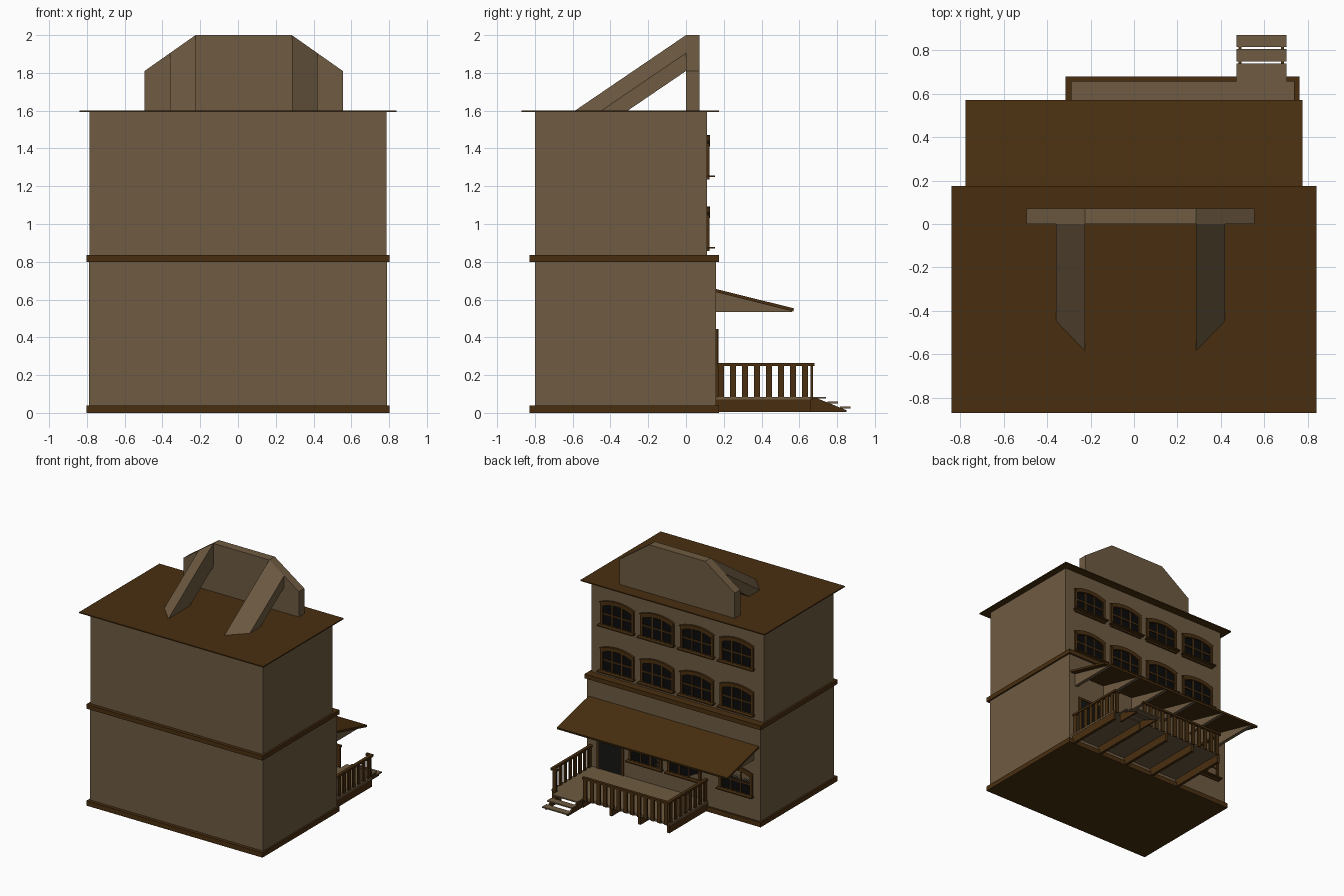
import bpy, bmesh, math

if "Cube" in bpy.data.objects:
    bpy.data.objects.remove(bpy.data.objects["Cube"])


def material(name, color):
    m = bpy.data.materials.new(name)
    m.diffuse_color = (*color, 1)
    m.use_nodes = True
    m.node_tree.nodes["Principled BSDF"].inputs["Base Color"].default_value = m.diffuse_color
    return m


TAN = material("tan_plaster", (0.156, 0.104, 0.054))
BROWN = material("dark_brown_wood", (0.066, 0.028, 0.005))
GLASS = material("black_glass", (0.003, 0.003, 0.003))
DOOR = material("dark_door", (0.008, 0.008, 0.007))


class Part:
    """Collects solids into one object of one colour."""

    def __init__(self, name, mat):
        self.name, self.mat, self.bm = name, mat, bmesh.new()

    def loft(self, a, b):
        va = [self.bm.verts.new(p) for p in a]
        vb = [self.bm.verts.new(p) for p in b]
        n = len(va)
        self.bm.faces.new(va)
        self.bm.faces.new(vb[::-1])
        for i in range(n):
            self.bm.faces.new((va[i], vb[i], vb[(i + 1) % n], va[(i + 1) % n]))
        return self

    def box(self, x0, x1, y0, y1, z0, z1):
        ring = [(x0, y0), (x1, y0), (x1, y1), (x0, y1)]
        return self.loft([(x, y, z0) for x, y in ring], [(x, y, z1) for x, y in ring])

    def prism_y(self, pts, y0, y1):      # profile in x, z
        return self.loft([(x, y0, z) for x, z in pts], [(x, y1, z) for x, z in pts])

    def prism_x(self, pts, x0, x1):      # profile in y, z
        return self.loft([(x0, y, z) for y, z in pts], [(x1, y, z) for y, z in pts])

    def done(self):
        bmesh.ops.recalc_face_normals(self.bm, faces=self.bm.faces)
        me = bpy.data.meshes.new(self.name)
        self.bm.to_mesh(me)
        self.bm.free()
        me.materials.append(self.mat)
        ob = bpy.data.objects.new(self.name, me)
        bpy.context.collection.objects.link(ob)
        return ob


# Building storeys, trims and flat roof
Part("lower_storey", TAN).box(-0.79, 0.79, -0.80, 0.16, 0.02, 0.82).done()
Part("upper_storey", TAN).box(-0.787, 0.787, -0.80, 0.11, 0.82, 1.597).done()
Part("base_trim", BROWN).box(-0.803, 0.803, -0.828, 0.174, 0, 0.04).done()
Part("middle_trim", BROWN).box(-0.803, 0.803, -0.828, 0.174, 0.80, 0.836).done()
Part("roof", BROWN).box(-0.84, 0.84, -0.87, 0.176, 1.593, 1.602).done()

# False front on the roof with two sloping braces
MID = 0.03
Part("false_front", TAN).prism_y(
    [(-0.495, 1.6), (0.555, 1.6), (0.555, 1.81), (0.285, 2.0), (-0.225, 2.0), (-0.495, 1.81)],
    0.0, 0.072).done()
braces = Part("roof_braces", TAN)
SLOPE = 0.4 / 0.588
for s in (-1, 1):
    section = [(MID + s * 0.255, 2.0), (MID + s * 0.39, 1.905),
               (MID + s * 0.39, 1.81), (MID + s * 0.255, 1.81)]
    braces.loft([(x, 0, z) for x, z in section],
                [(x, -(z - 1.6) / SLOPE, 1.6) for x, z in section])
braces.done()

# Arched windows: glass plate, frame, bars and sill
frames = Part("window_frames", BROWN)
bars = Part("window_bars", BROWN)
sills = Part("window_sills", BROWN)
panes = Part("window_panes", GLASS)


def arch(w, z_side, rise, n=8):
    return [(w * (1 - 2 * i / n), z_side + rise * (1 - (1 - 2 * i / n) ** 2)) for i in range(n + 1)]


def window(cx, z, wall):
    def at(pts):
        return [(cx + x, z + h) for x, h in pts]
    y1 = wall + 0.014
    inner = arch(0.132, 0.175, 0.028)
    outer = arch(0.158, 0.203, 0.032)
    panes.prism_y(at([(-0.135, 0.02), (0.135, 0.02)] + inner), wall - 0.002, wall + 0.003)
    frames.prism_y(at(outer + inner[::-1]), wall - 0.002, y1 + 0.002)
    for s in (-1, 1):
        a, b = sorted((cx + s * 0.130, cx + s * 0.152))
        frames.box(a, b, wall - 0.002, y1, z, z + 0.19)
        bars.box(cx + s * 0.044 - 0.006, cx + s * 0.044 + 0.006, wall, wall + 0.009, z + 0.02, z + 0.202)
    frames.box(cx - 0.15, cx + 0.15, wall - 0.002, y1, z, z + 0.024)
    bars.box(cx - 0.132, cx + 0.132, wall, wall + 0.009, z + 0.106, z + 0.118)
    sills.box(cx - 0.162, cx + 0.162, wall, wall + 0.044, z + 0.013, z + 0.022)


for z in (1.236, 0.857):
    for k in (-1.5, -0.5, 0.5, 1.5):
        window(k * 0.364, z, 0.11)
for cx in (0.255, -0.10, -0.57):
    window(cx, 0.21, 0.157)
for p in (frames, bars, sills, panes):
    p.done()

# Door
Part("door", DOOR).box(0.465, 0.685, 0.157, 0.164, 0.085, 0.43).done()
frame = Part("door_frame", BROWN)
for x in (0.452, 0.682):
    frame.box(x, x + 0.018, 0.155, 0.169, 0.085, 0.445)
frame.box(0.452, 0.70, 0.155, 0.169, 0.427, 0.445).done()

# Awning with wedge brackets
Part("awning", BROWN).prism_x(
    [(0.155, 0.657), (0.155, 0.640), (0.568, 0.537), (0.572, 0.553)], -0.777, 0.777).done()
brackets = Part("awning_brackets", TAN)
for i in range(6):
    x = -0.72 + i * 0.288
    brackets.prism_x([(0.155, 0.641), (0.155, 0.533), (0.560, 0.533), (0.560, 0.540)],
                     x - 0.014, x + 0.014)
brackets.done()

# Porch deck on joists
Part("porch_deck", TAN).box(-0.315, 0.762, 0.155, 0.662, 0.070, 0.085).done()
joists = Part("porch_joists", BROWN)
for i in range(5):
    x = -0.30 + i * 0.262
    joists.box(x - 0.012, x + 0.012, 0.16, 0.662, 0.006, 0.071)
joists.done()

# Steps: three treads on two stringers
treads = Part("step_treads", TAN)
for y0, y1, z in ((0.655, 0.740, 0.085), (0.748, 0.806, 0.061), (0.815, 0.870, 0.034)):
    treads.box(0.473, 0.703, y0, y1, z - 0.010, z)
treads.done()
stringers = Part("step_stringers", BROWN)
for x in (0.482, 0.678):
    stringers.prism_x([(0.655, 0.075), (0.70, 0.075), (0.85, 0.014), (0.85, 0.006), (0.655, 0.006)],
                      x, x + 0.014)
stringers.done()

# Porch railing: flat balusters under a rail
rail = Part("railing_rails", BROWN)
slats = Part("railing_balusters", BROWN)
for x in (-0.302, 0.749):
    rail.box(x - 0.013, x + 0.013, 0.165, 0.68, 0.248, 0.265)
    for i in range(8):
        y = 0.185 + i * 0.0635
        slats.box(x - 0.006, x + 0.006, y - 0.016, y + 0.016, 0.083, 0.25)
rail.box(-0.315, 0.473, 0.656, 0.68, 0.248, 0.265)
rail.box(0.703, 0.762, 0.656, 0.68, 0.248, 0.265)
for i in range(13):
    x = -0.285 + i * 0.0615
    slats.box(x - 0.016, x + 0.016, 0.660, 0.672, 0.070, 0.25)
slats.box(0.715, 0.747, 0.660, 0.672, 0.070, 0.25)
rail.done()
slats.done()
